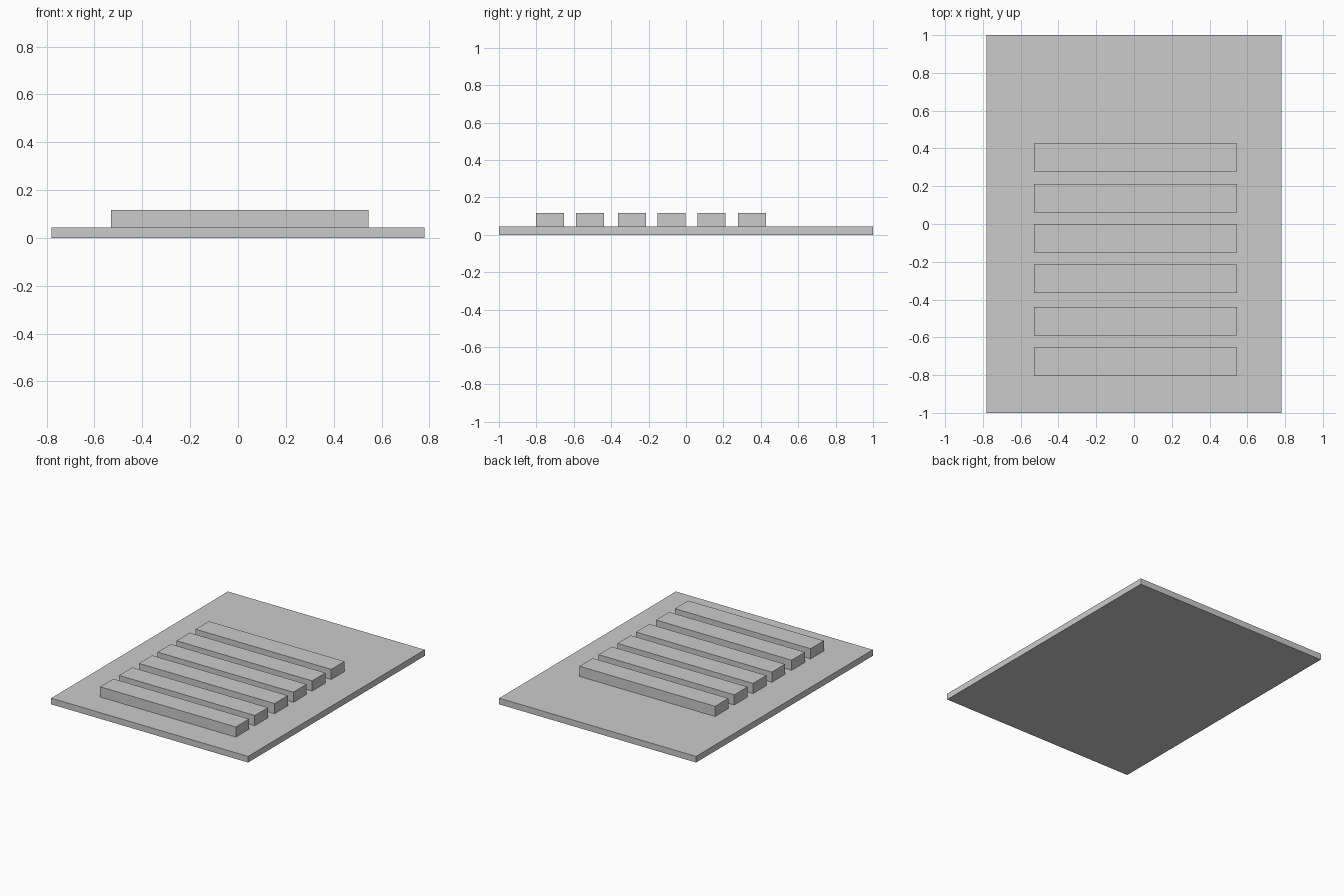
import bpy

if "Cube" in bpy.data.objects:
    bpy.data.objects.remove(bpy.data.objects["Cube"])


def box(name, x0, x1, y0, y1, z0, z1):
    bpy.ops.mesh.primitive_cube_add(size=1, location=((x0 + x1) / 2, (y0 + y1) / 2, (z0 + z1) / 2))
    ob = bpy.context.object
    ob.name = name
    ob.scale = (x1 - x0, y1 - y0, z1 - z0)
    bpy.ops.object.transform_apply(location=False, rotation=False, scale=True)
    return ob


PLATE_TOP = 0.044
BAR_TOP = 0.117
BAR_DEPTH = 0.15

# Flat base plate
box("base_plate", -0.78, 0.78, -1.0, 1.0, 0.0, PLATE_TOP)

# Row of raised bars, slightly offset towards the front
for i, y in enumerate((-0.728, -0.514, -0.289, -0.077, 0.136, 0.352)):
    box(f"bar_{i + 1}", -0.53, 0.545, y - BAR_DEPTH / 2, y + BAR_DEPTH / 2, PLATE_TOP, BAR_TOP)
